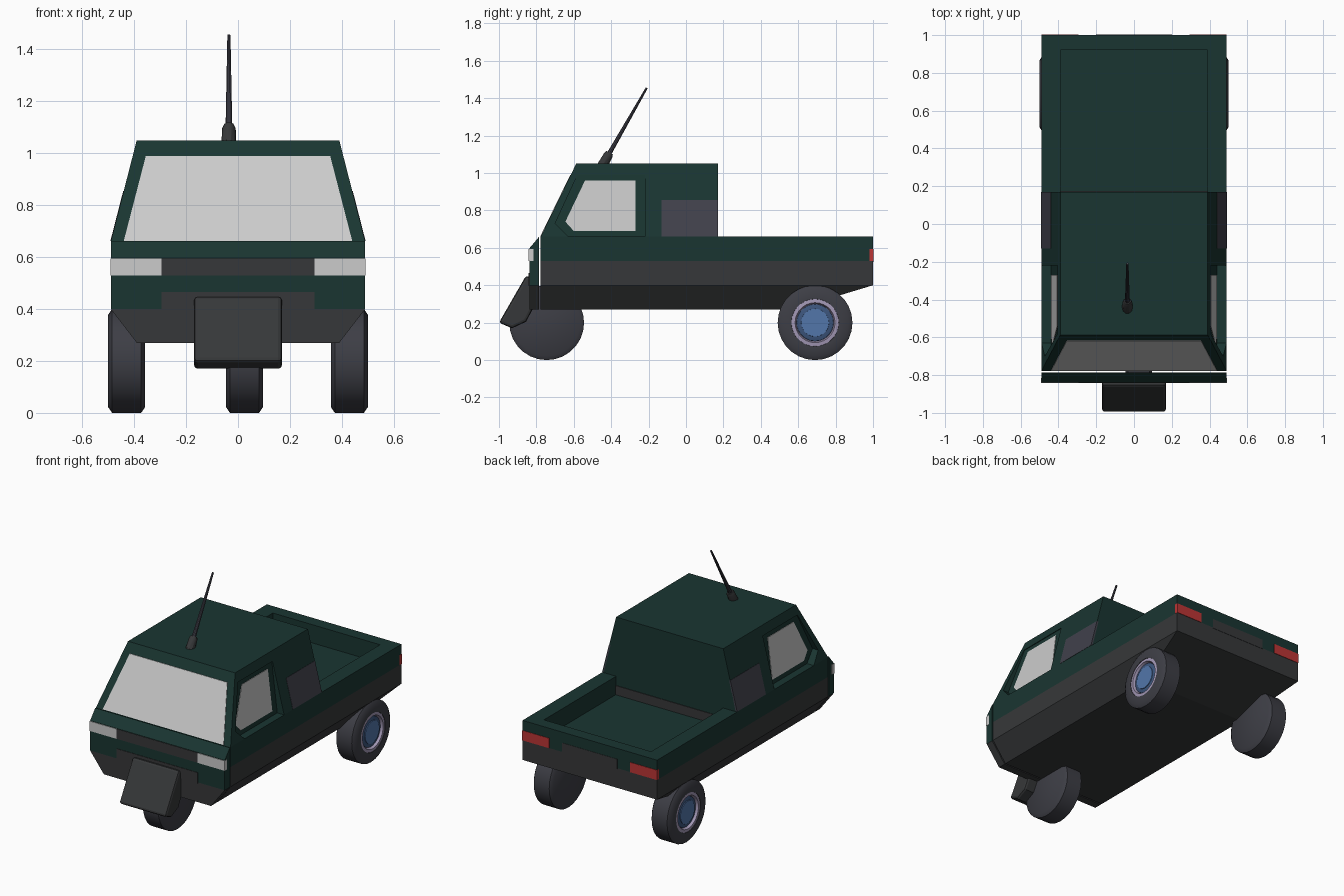
import bpy, bmesh, math
from mathutils import Vector

if "Cube" in bpy.data.objects:
    bpy.data.objects.remove(bpy.data.objects["Cube"])


def material(name, rgb):
    m = bpy.data.materials.new(name)
    m.diffuse_color = (*rgb, 1)
    m.use_nodes = True
    m.node_tree.nodes["Principled BSDF"].inputs["Base Color"].default_value = m.diffuse_color
    return m


GREEN = material("green_paint", (0.010, 0.036, 0.031))
GREY = material("dark_grey", (0.037, 0.039, 0.041))
VENT = material("vent_grey", (0.052, 0.052, 0.070))
RUBBER = material("rubber", (0.047, 0.048, 0.060))
GLASS = material("glass", (0.60, 0.60, 0.60))
RED = material("red_lens", (0.50, 0.035, 0.035))
BLUE = material("blue_hub", (0.085, 0.18, 0.40))
NAVY = material("hub_ring", (0.045, 0.09, 0.20))
LILAC = material("rim_metal", (0.36, 0.31, 0.46))


def loft(name, rings, mat, smooth=False):
    bm = bmesh.new()
    vs = [[bm.verts.new(p) for p in ring] for ring in rings]
    n = len(vs[0])
    for a, b in zip(vs, vs[1:]):
        for i in range(n):
            j = (i + 1) % n
            bm.faces.new((a[i], a[j], b[j], b[i]))
    bm.faces.new(vs[0][::-1])
    bm.faces.new(vs[-1])
    bmesh.ops.recalc_face_normals(bm, faces=bm.faces)
    me = bpy.data.meshes.new(name)
    bm.to_mesh(me)
    bm.free()
    me.materials.append(mat)
    ob = bpy.data.objects.new(name, me)
    bpy.context.collection.objects.link(ob)
    if smooth:
        bpy.ops.object.select_all(action='DESELECT')
        ob.select_set(True)
        bpy.context.view_layer.objects.active = ob
        bpy.ops.object.shade_smooth_by_angle(angle=math.radians(35))
    return ob


def rect(w, y0, y1, z):
    return [(-w, y0, z), (w, y0, z), (w, y1, z), (-w, y1, z)]


def box(name, x, y, z, mat):
    return loft(name, [[(a, y[0], c), (a, y[1], c), (b, y[1], c), (b, y[0], c)]
                       for c in z for a, b in [x]], mat)


def prism(name, poly, w, mat):
    return loft(name, [[(x, y, z) for y, z in poly] for x in (-w, w)], mat)


def side_panel(name, poly, inner, outer, mat):
    return [loft(f"{name}_{tag}", [[(s * f(z), y, z) for y, z in poly] for f in (inner, outer)], mat)
            for s, tag in ((-1, "left"), (1, "right"))]


def cut(ob, cutters):
    for c in cutters:
        c.hide_render = True
        m = ob.modifiers.new("cut", 'BOOLEAN')
        m.object, m.solver = c, 'EXACT'
    dg = bpy.context.evaluated_depsgraph_get()
    me = bpy.data.meshes.new_from_object(ob.evaluated_get(dg))
    ob.modifiers.clear()
    ob.data = me
    for c in cutters:
        bpy.data.objects.remove(c)


# Lower hull with tapered underside
loft("lower_hull", [rect(0.39, -0.777, 0.57, 0.27), rect(0.49, -0.777, 1.0, 0.40),
                    rect(0.49, -0.777, 1.0, 0.53)], GREY)

# Green upper body with the open load bed
tub = box("upper_body", (-0.49, 0.49), (-0.777, 1.0), (0.53, 0.66), GREEN)
cut(tub, [box("bed_cutter", (-0.39, 0.39), (0.17, 0.92), (0.54, 0.8), GREEN)])
box("bed_front_strip", (-0.39, 0.39), (0.165, 0.174), (0.54, 0.60), GREY)


# Cab with recessed doors
def skin(z):
    return 0.49 - 0.10 * (z - 0.66) / 0.39


def recess(z):
    return 0.44 - 0.04 * (z - 0.66) / 0.33


cab = loft("cab", [rect(0.49, -0.777, 0.17, 0.66), rect(0.39, -0.587, 0.17, 1.05)], GREEN)
door = [(-0.70, 0.73), (-0.58, 0.99), (-0.22, 0.99), (-0.22, 0.64), (-0.61, 0.64)]
cut(cab, side_panel("door_cutter", door, recess, lambda z: 0.6, GREEN))
window = [(-0.645, 0.74), (-0.54, 0.96), (-0.27, 0.96), (-0.27, 0.69), (-0.60, 0.69)]
side_panel("side_window", window, lambda z: recess(z) - 0.01, lambda z: recess(z) + 0.003, GLASS)
vent = [(-0.13, 0.662), (-0.13, 0.855), (0.17, 0.855), (0.17, 0.662)]
side_panel("side_vent", vent, lambda z: skin(z) - 0.01, lambda z: skin(z) + 0.002, VENT)


# Windscreen on the raked front
def rake(z):
    return -0.777 + 0.19 * (z - 0.66) / 0.39


screen = [(-0.44, 0.662), (0.44, 0.662), (0.355, 0.99), (-0.355, 0.99)]
loft("windscreen", [[(x, rake(z) + d, z) for x, z in screen] for d in (0.01, -0.003)], GLASS)

# Front panel, separated from the cab by a thin gap
prism("front_panel", [(-0.838, 0.40), (-0.785, 0.40), (-0.785, 0.66), (-0.838, 0.597)], 0.49, GREEN)
loft("front_skirt", [rect(0.39, -0.838, -0.785, 0.27), rect(0.49, -0.838, -0.785, 0.40)], GREY)
box("grille", (-0.295, 0.295), (-0.841, -0.82), (0.53, 0.595), GREY)
box("front_centre_panel", (-0.295, 0.295), (-0.841, -0.82), (0.395, 0.465), GREY)

# Rear centre panel, headlights and tail lights
box("tailgate_panel", (-0.20, 0.20), (0.98, 1.002), (0.525, 0.59), GREY)
for s, tag in ((-1, "left"), (1, "right")):
    xs = sorted((s * 0.295, s * 0.492))
    box(f"headlight_{tag}", xs, (-0.842, -0.815), (0.53, 0.595), GLASS)
    box(f"tail_light_{tag}", sorted((s * 0.295, s * 0.4905)), (0.98, 1.003), (0.53, 0.595), RED)

# Front mudguard
guard = prism("front_mudguard", [(-1.0, 0.20), (-0.855, 0.452), (-0.81, 0.43), (-0.81, 0.29),
                                 (-0.855, 0.205), (-0.93, 0.17)], 0.17, GREY)
bev = guard.modifiers.new("soft_edges", 'BEVEL')
bev.width, bev.segments, bev.limit_method = 0.015, 2, 'ANGLE'
bev.angle_limit = math.radians(70)


# Wheels: turned about the x axis, hub facing the given side
def turned(name, profile, cx, cy, s, mat, n=28):
    loft(name, [[(cx + s * x, cy + r * math.cos(2 * math.pi * i / n),
                  0.2 + r * math.sin(2 * math.pi * i / n)) for i in range(n)]
                for x, r in profile], mat, True)


def wheel(name, cx, cy, s):
    turned(name + "_tyre", [(-0.071, 0.178), (-0.056, 0.2), (0.056, 0.2), (0.071, 0.178),
                            (0.071, 0.127), (0.045, 0.122)], cx, cy, s, RUBBER)
    turned(name + "_rim", [(0.04, 0.127), (0.068, 0.127), (0.070, 0.107), (0.05, 0.10)], cx, cy, s, LILAC)
    turned(name + "_hub_ring", [(0.045, 0.10), (0.056, 0.098), (0.062, 0.078)], cx, cy, s, NAVY)
    turned(name + "_hub_cap", [(0.05, 0.076), (0.066, 0.074)], cx, cy, s, BLUE)


wheel("rear_left", -0.429, 0.69, -1)
wheel("rear_right", 0.429, 0.69, 1)
wheel("front", 0.025, -0.745, -1)

# Tilted roof aerial
foot, tip = Vector((-0.035, -0.45, 1.035)), Vector((-0.035, -0.21, 1.455))
axis = (tip - foot).normalized()
side = Vector((1, 0, 0))
up = axis.cross(side)


def rod(name, stations, mat, n=10):
    loft(name, [[foot + axis * d + r * (side * math.cos(2 * math.pi * i / n) + up * math.sin(2 * math.pi * i / n))
                 for i in range(n)] for d, r in stations], mat, True)


rod("aerial_base", [(0, 0.029), (0.07, 0.026), (0.085, 0.02)], GREY)
rod("aerial_rod", [(0.07, 0.013), ((tip - foot).length, 0.006)], VENT)
